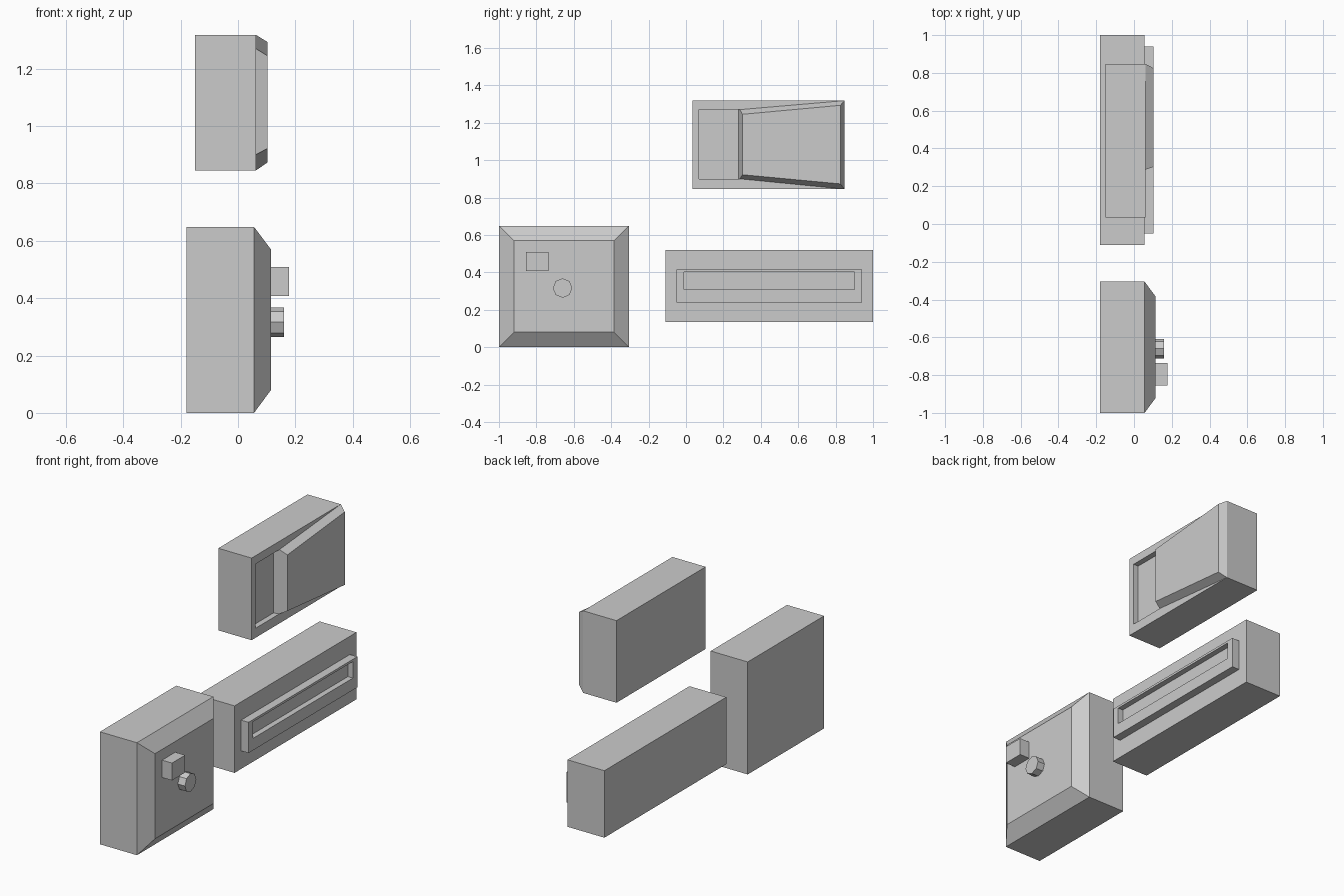
import bpy, math


def make_object(name, verts, faces):
    mesh = bpy.data.meshes.new(name)
    mesh.from_pydata(verts, [], faces)
    mesh.update()
    obj = bpy.data.objects.new(name, mesh)
    bpy.context.collection.objects.link(obj)
    return obj


def rect(x, y0, y1, z0, z1):
    return [(x, y0, z0), (x, y1, z0), (x, y1, z1), (x, y0, z1)]


def loft(name, rings):
    # Skin equal-sided rings from back to front and cap both ends
    n = len(rings[0])
    faces = [tuple(reversed(range(n)))]
    for r in range(len(rings) - 1):
        a, b = r * n, (r + 1) * n
        for i in range(n):
            j = (i + 1) % n
            faces.append((a + i, a + j, b + j, b + i))
    last = (len(rings) - 1) * n
    faces.append(tuple(range(last, last + n)))
    return make_object(name, [v for ring in rings for v in ring], faces)


# Square lock box with chamfered front
loft("lock_box", [rect(-0.18, -1, -0.305, 0, 0.648),
                  rect(0.056, -1, -0.305, 0, 0.648),
                  rect(0.115, -0.92, -0.385, 0.08, 0.57)])

# Square button on the box
loft("square_button", [rect(0.105, -0.855, -0.735, 0.408, 0.508),
                       rect(0.178, -0.855, -0.735, 0.408, 0.508)])

# Eight-sided knob
loft("round_knob", [[(x, -0.66 + 0.052 * math.cos(i * math.pi / 4),
                      0.316 + 0.052 * math.sin(i * math.pi / 4)) for i in range(8)]
                    for x in (0.105, 0.16)])

# Long box with raised frame and recessed slot
loft("slot_box", [rect(-0.18, -0.11, 1, 0.134, 0.52),
                  rect(0.055, -0.11, 1, 0.134, 0.52),
                  rect(0.055, -0.05, 0.94, 0.238, 0.415),
                  rect(0.102, -0.05, 0.94, 0.238, 0.415),
                  rect(0.102, -0.01, 0.90, 0.307, 0.402),
                  rect(0.07, -0.01, 0.90, 0.307, 0.402)])

# Upper box: hand recess beside a tapered raised panel
verts = (rect(-0.15, 0.035, 0.847, 0.845, 1.318)      # 0-3 back
         + rect(0.062, 0.035, 0.847, 0.845, 1.318)    # 4-7 front rim
         + rect(0.062, 0.07, 0.288, 0.90, 1.27)       # 8-11 recess opening
         + rect(0.03, 0.07, 0.28, 0.90, 1.27)         # 12-15 recess floor
         + [(0.103, 0.302, 0.922), (0.103, 0.825, 0.873),
            (0.103, 0.825, 1.293), (0.103, 0.302, 1.245)])  # 16-19 panel
faces = [(3, 2, 1, 0), (0, 1, 5, 4), (1, 2, 6, 5), (2, 3, 7, 6), (3, 0, 4, 7),
         (4, 5, 9, 8), (7, 4, 8, 11), (6, 7, 11, 10),
         (8, 9, 13, 12), (11, 8, 12, 15), (10, 11, 15, 14), (12, 13, 14, 15),
         (13, 9, 16, 19, 10, 14),
         (9, 5, 17, 16), (5, 6, 18, 17), (6, 10, 19, 18), (16, 17, 18, 19)]
make_object("hatch_box", verts, faces)
